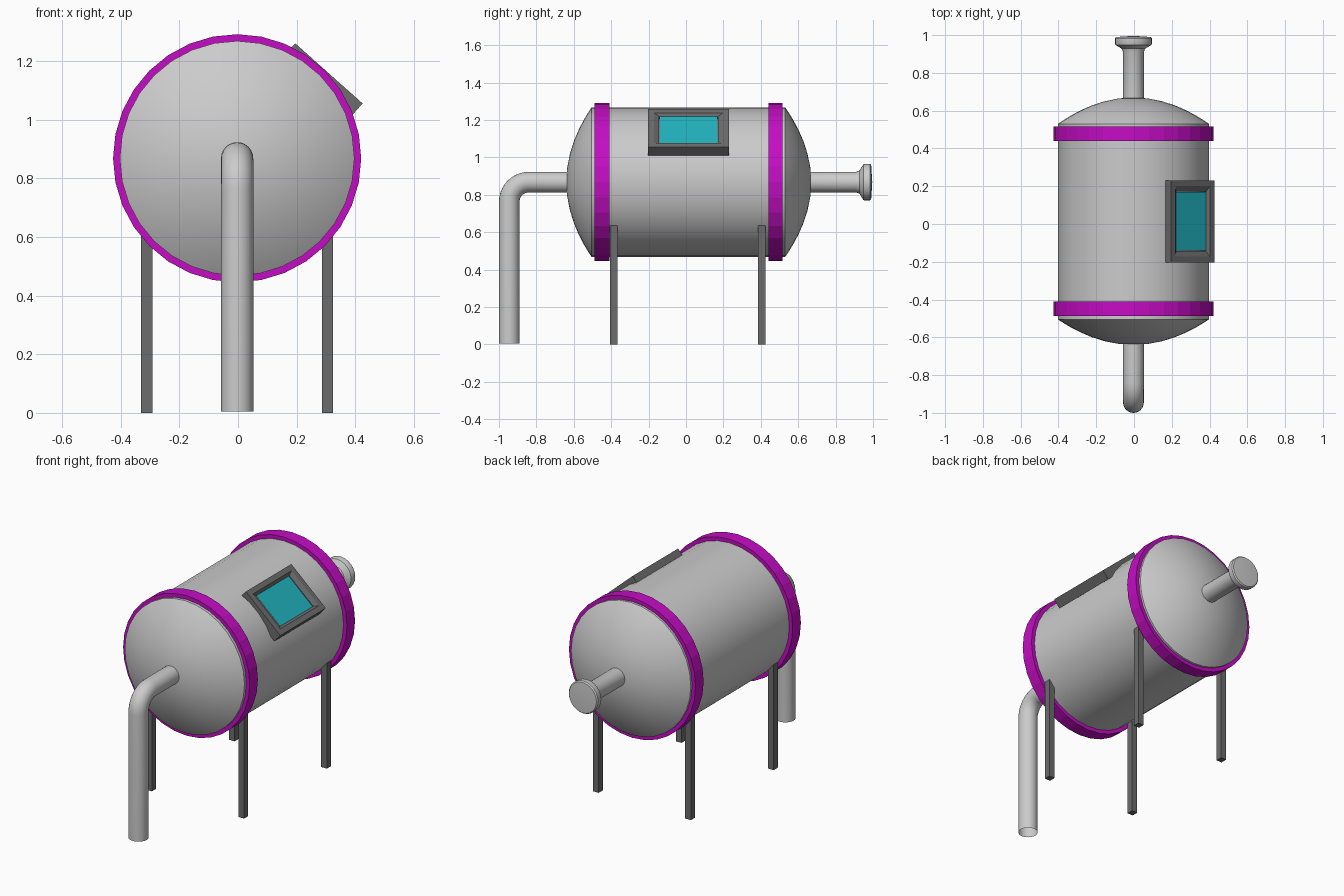
import bpy, bmesh
from math import pi, sin, cos, radians
from mathutils import Vector, Matrix

if "Cube" in bpy.data.objects:
    bpy.data.objects.remove(bpy.data.objects["Cube"])

CX, CZ = -0.003, 0.868   # tank axis


def material(name, color):
    m = bpy.data.materials.new(name)
    m.diffuse_color = (*color, 1)
    m.use_nodes = True
    m.node_tree.nodes["Principled BSDF"].inputs["Base Color"].default_value = m.diffuse_color
    return m


magenta = material("magenta", (0.55, 0.004, 0.55))
cyan = material("cyan", (0.015, 0.45, 0.52))
dark = material("dark_grey", (0.15, 0.15, 0.15))


def finish(bm, name, mat=None, smooth=0):
    bmesh.ops.recalc_face_normals(bm, faces=bm.faces[:])
    me = bpy.data.meshes.new(name)
    bm.to_mesh(me)
    bm.free()
    ob = bpy.data.objects.new(name, me)
    bpy.context.collection.objects.link(ob)
    if mat:
        me.materials.append(mat)
    if smooth:
        bpy.ops.object.select_all(action='DESELECT')
        ob.select_set(True)
        bpy.context.view_layer.objects.active = ob
        bpy.ops.object.shade_smooth_by_angle(angle=radians(smooth))
    return ob


def lathe(name, profile, sides=32, mat=None, smooth=30, closed=False):
    """Spin (y, radius) points around the tank axis."""
    bm = bmesh.new()
    vs = [bm.verts.new((CX, y, CZ + r)) for y, r in profile]
    pairs = list(zip(vs, vs[1:])) + ([(vs[-1], vs[0])] if closed else [])
    edges = [bm.edges.new(p) for p in pairs]
    bmesh.ops.spin(bm, geom=vs + edges, cent=(CX, 0, CZ), axis=(0, 1, 0),
                   angle=2 * pi, steps=sides, use_merge=True)
    bmesh.ops.remove_doubles(bm, verts=bm.verts[:], dist=1e-5)
    return finish(bm, name, mat, smooth)


def cap(edge, tip, n=8):
    """Domed end profile from rim to tip."""
    return [(edge + (tip - edge) * (1 - t * t), 0.4 * t)
            for t in (cos(pi / 2 * i / n) for i in range(n + 1))]


# tank with domed ends
lathe("tank", cap(-0.505, -0.64)[::-1] + cap(0.53, 0.67), smooth=25)

# coloured bands
for name, y0, y1 in (("front_band", -0.488, -0.41), ("back_band", 0.44, 0.517)):
    lathe(name, [(y0, 0.395), (y0, 0.423), (y1, 0.423), (y1, 0.395)],
          mat=magenta, smooth=0, closed=True)

# rear outlet with flared flange
lathe("rear_outlet", [(0.64, 0.055), (0.91, 0.055), (0.928, 0.062), (0.948, 0.095),
                      (0.955, 0.098), (0.983, 0.098), (0.99, 0.092), (0.996, 0.0)],
      sides=24)

# legs
for yn, y in (("front", -0.385), ("back", 0.405)):
    for xn, s in (("left", -1), ("right", 1)):
        bm = bmesh.new()
        bmesh.ops.create_cube(bm, size=1, matrix=Matrix.Translation((CX + s * 0.308, y, 0.318))
                              @ Matrix.Diagonal((0.038, 0.04, 0.636, 1)))
        finish(bm, f"{yn}_{xn}_leg", dark)

# drain pipe: straight, elbow, straight, open at the bottom
R, PY, PR = 0.105, -0.945, 0.055
path = [(-0.6, CZ, 0)]
for i in range(11):
    a = pi / 2 * i / 10
    path.append((PY + R - R * sin(a), CZ - R + R * cos(a), a))
path.append((PY, 0.005, pi / 2))
bm = bmesh.new()
rings = []
for y, z, a in path:
    up = Vector((0, -sin(a), cos(a)))
    # section normal: perpendicular to the travel direction
    travel = Vector((0, -cos(a), -sin(a)))
    up = travel.cross(Vector((1, 0, 0)))
    rings.append([bm.verts.new(Vector((CX, y, z)) + PR * (cos(t) * Vector((1, 0, 0)) + sin(t) * up))
                  for t in (2 * pi * k / 24 for k in range(24))])
for a, b in zip(rings, rings[1:]):
    for k in range(24):
        bm.faces.new((a[k], a[k - 1], b[k - 1], b[k]))
finish(bm, "drain_pipe", smooth=40)

# tilted window: local u down the slope, v along y, n outward
top, bottom = Vector((0.195, 0, 1.26)), Vector((0.425, 0, 1.055))
U = (bottom - top).normalized()
V = Vector((0, 1, 0))
N = V.cross(U) if V.cross(U).z > 0 else U.cross(V)
centre = (top + bottom) / 2 + Vector((0, 0.014, 0))


def rect(bm, hu, hv, n):
    return [bm.verts.new(centre + U * su * hu + V * sv * hv + N * n)
            for su, sv in ((-1, -1), (1, -1), (1, 1), (-1, 1))]


bm = bmesh.new()
loops = [rect(bm, *p) for p in ((0.154, 0.217, -0.06), (0.154, 0.217, 0), (0.122, 0.186, 0),
                                (0.107, 0.158, -0.012), (0.107, 0.158, -0.06))]
for a, b in zip(loops, loops[1:] + loops[:1]):
    for k in range(4):
        bm.faces.new((a[k], a[k - 1], b[k - 1], b[k]))
finish(bm, "window_frame", dark)

bm = bmesh.new()
bm.faces.new(rect(bm, 0.107, 0.155, -0.014))
glass = finish(bm, "window_glass", cyan)
if glass.data.polygons[0].normal.dot(N) < 0:
    glass.data.flip_normals()
